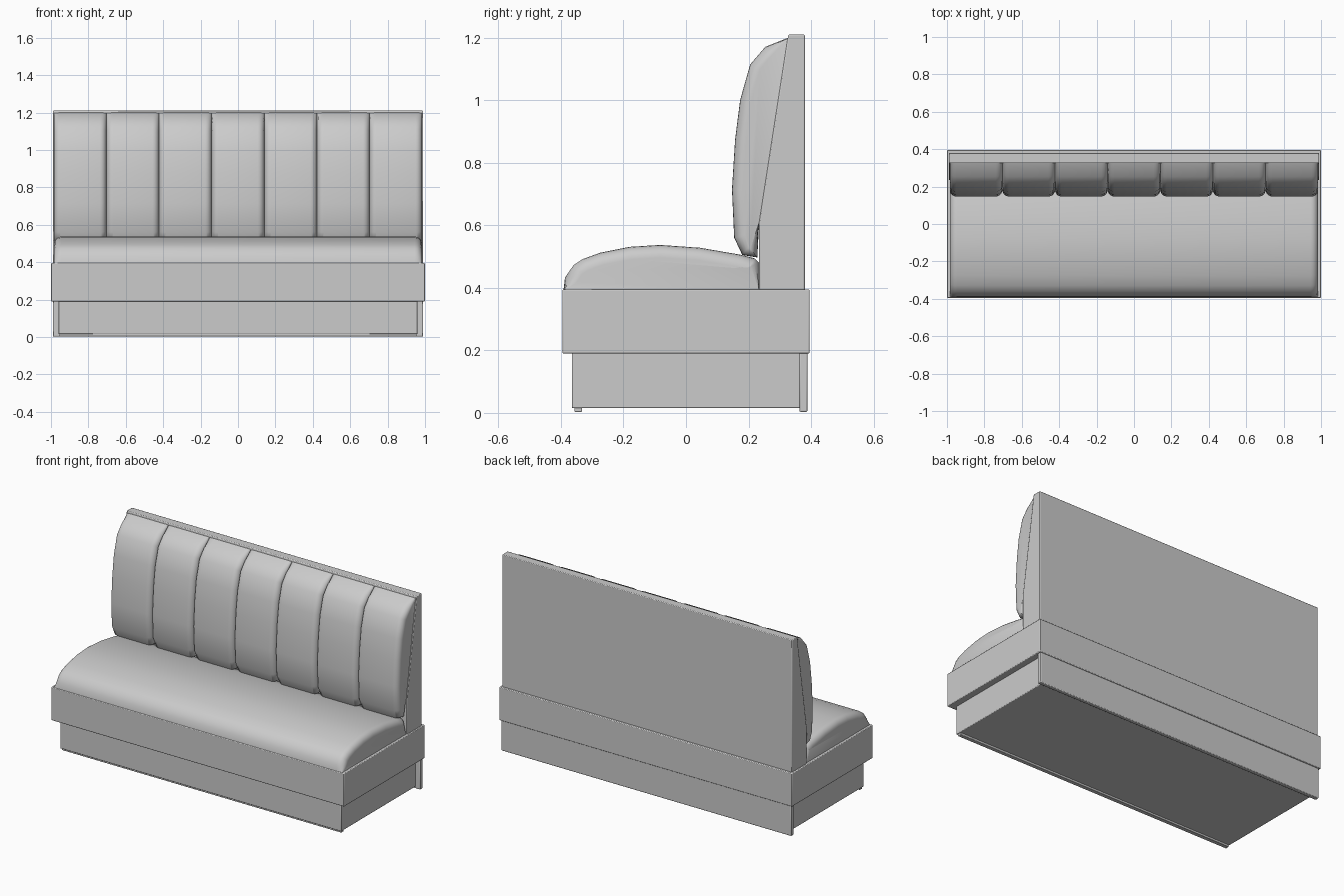
import bpy, bmesh, math
from mathutils import Vector

cube = bpy.data.objects.get("Cube")
if cube:
    bpy.data.objects.remove(cube, do_unlink=True)

grey = bpy.data.materials.new("light_grey")
grey.use_nodes = True
COLOUR = (0.6, 0.6, 0.6, 1)
grey.diffuse_color = COLOUR
grey.node_tree.nodes["Principled BSDF"].inputs["Base Color"].default_value = COLOUR


def finish(name, bm, smooth_angle, bevel=0):
    bmesh.ops.recalc_face_normals(bm, faces=bm.faces)
    mesh = bpy.data.meshes.new(name)
    bm.to_mesh(mesh)
    bm.free()
    mesh.materials.append(grey)
    obj = bpy.data.objects.new(name, mesh)
    bpy.context.collection.objects.link(obj)
    if bevel:
        mod = obj.modifiers.new("soft_edges", "BEVEL")
        mod.width = bevel
        mod.segments = 2
    bpy.ops.object.select_all(action="DESELECT")
    obj.select_set(True)
    bpy.context.view_layer.objects.active = obj
    bpy.ops.object.shade_smooth_by_angle(angle=math.radians(smooth_angle))
    return obj


def loft(sections):
    """Join (x, [(y, z), ...]) sections into a closed solid."""
    bm = bmesh.new()
    rings = [[bm.verts.new((x, y, z)) for y, z in pts] for x, pts in sections]
    n = len(rings[0])
    for a, b in zip(rings, rings[1:]):
        for i in range(n):
            j = (i + 1) % n
            bm.faces.new((a[i], a[j], b[j], b[i]))
    bm.faces.new(rings[0])
    bm.faces.new(rings[-1])
    return bm


def board(name, half_width, profile, bevel=0.004):
    return finish(name, loft([(-half_width, profile), (half_width, profile)]), 30, bevel)


def box(name, half_width, y0, y1, z0, z1, bevel=0.004):
    return board(name, half_width, [(y0, z0), (y1, z0), (y1, z1), (y0, z1)], bevel)


def inset(profile, d):
    """Move the padded outline inward, keeping its first and last points on the backing."""
    pts = [Vector(p) for p in profile]
    out = [profile[0]]
    for prev, p, nxt in zip(pts, pts[1:], pts[2:]):
        t = ((p - prev).normalized() + (nxt - p).normalized()).normalized()
        out.append((p.x + t.y * d, p.y - t.x * d))
    return out + [profile[-1]]


def cushion(name, x0, x1, profile, radius, steps=5):
    ends = []
    for i in range(steps + 1):
        a = math.pi / 2 * i / steps
        ends.append((radius * (1 - math.sin(a)), radius * (1 - math.cos(a))))
    left = [(x0 + dx, inset(profile, d)) for d, dx in ends]
    right = [(x1 - dx, inset(profile, d)) for d, dx in reversed(ends)]
    return finish(name, loft(left + right), 50)


# Base: plinth, front glide strip, rear kick board and seat frame
box("plinth", 0.96, -0.365, 0.365, 0.015, 0.2)
box("front_glide", 0.955, -0.357, -0.332, 0.003, 0.02, 0.003)
box("rear_kick_board", 0.99, 0.363, 0.388, 0.003, 0.2)
box("seat_frame", 1.0, -0.395, 0.395, 0.19, 0.395)

# Tapered backrest
board("backrest", 0.99, [(0.234, 0.39), (0.38, 0.39), (0.38, 1.21), (0.327, 1.21), (0.234, 0.61)])

# Domed seat cushion
seat = [(-0.392, 0.39), (-0.387, 0.432), (-0.36, 0.472), (-0.33, 0.492), (-0.275, 0.512),
        (-0.18, 0.531), (-0.083, 0.537), (0.045, 0.528), (0.173, 0.506), (0.22, 0.494),
        (0.234, 0.48), (0.234, 0.39)]
cushion("seat_cushion", -0.985, 0.985, seat, 0.04)

# Row of padded back channels
channel = [(0.234, 0.61), (0.228, 0.497), (0.18, 0.505), (0.154, 0.56), (0.147, 0.714),
           (0.157, 0.874), (0.173, 1.0), (0.205, 1.114), (0.253, 1.17), (0.328, 1.2)]
COUNT = 7
width = 1.97 / COUNT
for i in range(COUNT):
    x = -0.985 + i * width
    cushion(f"back_channel_{i + 1}", x, x + width, channel, 0.035)
